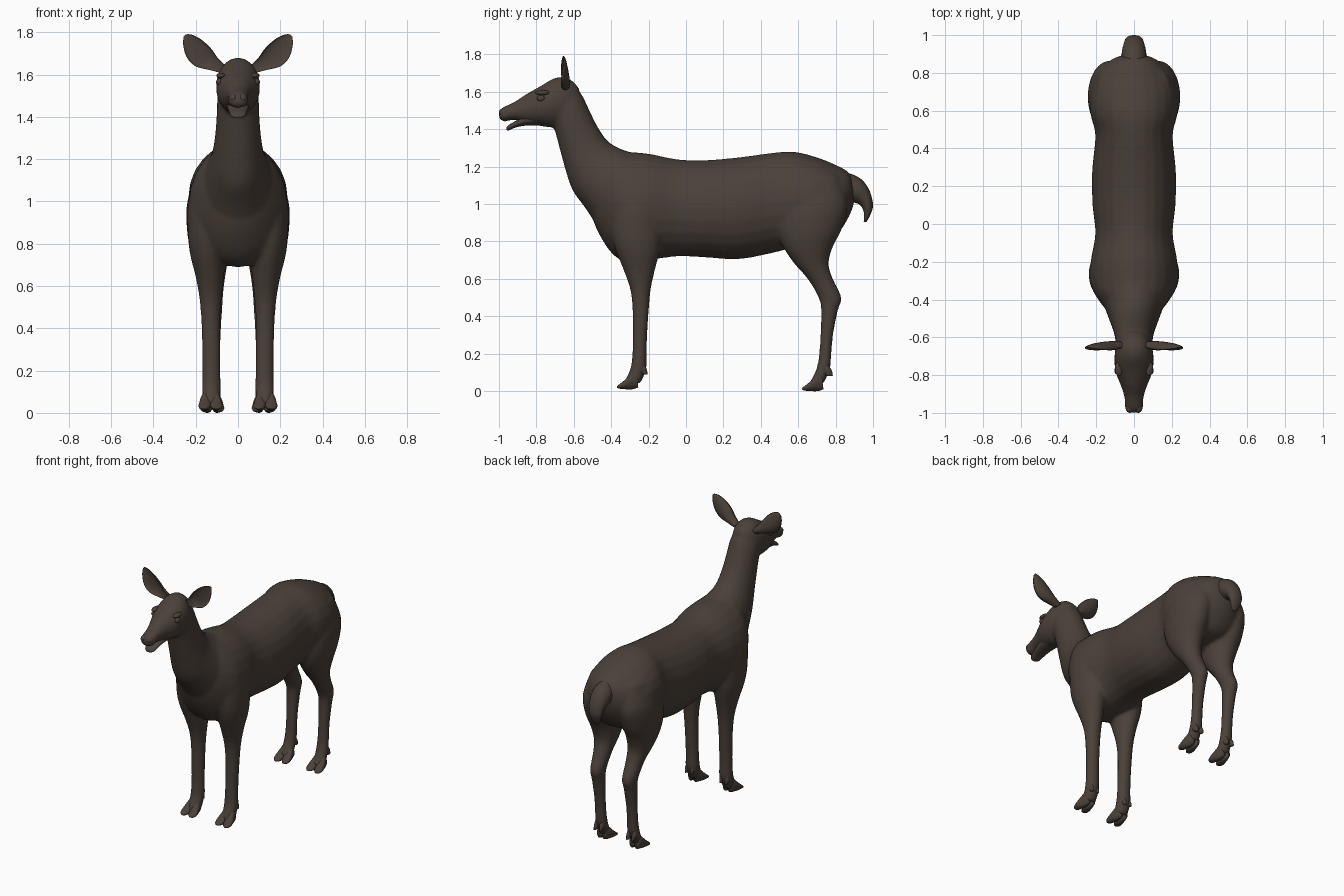
import bpy, bmesh, math
from mathutils import Vector

cube = bpy.data.objects.get("Cube")
if cube:
    bpy.data.objects.remove(cube, do_unlink=True)

coat = bpy.data.materials.new("dark_brown_coat")
coat.use_nodes = True
coat.diffuse_color = (.070, .052, .041, 1)
shader = next(n for n in coat.node_tree.nodes if n.type == 'BSDF_PRINCIPLED')
shader.inputs["Base Color"].default_value = coat.diffuse_color
shader.inputs["Roughness"].default_value = .8


def smooth_rows(rows, steps=4):
    """Catmull-Rom interpolation between the given section rows."""
    rows = [Vector(r) for r in rows]
    padded = [rows[0]] + rows + [rows[-1]]
    result = []
    for a, b, c, d in zip(padded, padded[1:], padded[2:], padded[3:]):
        for s in range(steps):
            t = s / steps
            result.append(b + (c - a) * t / 2 + (a - b * 2.5 + c * 2 - d / 2) * t * t
                          + ((b - c) * 3 + d - a) * t * t * t / 2)
    return result + [rows[-1]]


def skin(bm, rings):
    """Bridge rings of points into a closed shell."""
    loops = [[bm.verts.new(p) for p in ring] for ring in rings]
    for low, high in zip(loops, loops[1:]):
        for i in range(len(low)):
            j = (i + 1) % len(low)
            bm.faces.new((low[i], low[j], high[j], high[i]))
    bm.faces.new(loops[0])
    bm.faces.new(loops[-1])


def loft(bm, rows, side=1, sides=24):
    """Rows: first y, first z, second y, second z, centre x, half width."""
    rings = []
    for y1, z1, y2, z2, cx, w in smooth_rows(rows):
        ring = []
        for i in range(sides):
            a = math.tau * i / sides
            k = (1 - math.cos(a)) / 2
            ring.append((side * (cx + w * math.sin(a)), y1 + (y2 - y1) * k, z1 + (z2 - z1) * k))
        rings.append(ring)
    skin(bm, rings)


def finish(bm, name):
    bmesh.ops.recalc_face_normals(bm, faces=bm.faces)
    mesh = bpy.data.meshes.new(name)
    bm.to_mesh(mesh)
    bm.free()
    mesh.materials.append(coat)
    mesh.shade_smooth()
    obj = bpy.data.objects.new(name, mesh)
    bpy.context.collection.objects.link(obj)
    return obj


def centred(rows):
    """Sections on the middle plane."""
    return [(y1, z1, y2, z2, 0, w) for y1, z1, y2, z2, w in rows]


def level(rows):
    """Horizontal leg sections: z, front y, back y, centre x, half width."""
    return [(front, z, back, z, cx, w) for z, front, back, cx, w in rows]


# Trunk sections: y, belly z, back z, half width
trunk = [(y, low, y, high, 0, w) for y, low, high, w in (
    (.90, 1.01, 1.11, .04), (.87, .93, 1.17, .12), (.8, .83, 1.21, .19),
    (.7, .80, 1.25, .23), (.58, .77, 1.28, .23), (.47, .74, 1.275, .205),
    (.28, .705, 1.25, .222), (.1, .715, 1.235, .22), (-.05, .72, 1.24, .205),
    (-.2, .70, 1.27, .23), (-.32, .69, 1.28, .23), (-.4, .74, 1.29, .19),
    (-.47, .85, 1.25, .13), (-.51, .95, 1.15, .06))]

# Neck sections: throat point, nape point, half width
neck = centred((
    (-.46, .86, -.2, 1.25, .19), (-.54, .98, -.32, 1.285, .155),
    (-.61, 1.08, -.41, 1.33, .125), (-.655, 1.22, -.47, 1.41, .108),
    (-.69, 1.35, -.52, 1.51, .1), (-.71, 1.42, -.56, 1.59, .097),
    (-.74, 1.48, -.62, 1.65, .08)))

# Head sections: jaw point, crown point, half width
head = centred((
    (-.60, 1.5, -.57, 1.62, .06), (-.66, 1.42, -.63, 1.675, .095),
    (-.73, 1.41, -.70, 1.675, .104), (-.79, 1.42, -.78, 1.63, .098),
    (-.85, 1.43, -.86, 1.585, .07), (-.92, 1.45, -.92, 1.545, .051),
    (-.97, 1.44, -.975, 1.52, .05), (-1.0, 1.455, -1.0, 1.5, .03)))

lower_jaw = centred((
    (-.76, 1.42, -.77, 1.5, .06), (-.85, 1.42, -.85, 1.48, .052),
    (-.91, 1.41, -.91, 1.445, .043), (-.945, 1.395, -.945, 1.425, .036),
    (-.96, 1.395, -.96, 1.41, .02)))

tail_rows = centred((
    (.84, 1.01, .82, 1.18, .065), (.89, 1.01, .92, 1.145, .065),
    (.93, .995, .975, 1.085, .055), (.95, .96, 1.0, 1.0, .045),
    (.952, .92, .987, .945, .03), (.95, .905, .965, .905, .012)))

# Legs: z, front y, back y, centre x, half width
foreleg = level((
    (1.12, -.36, -.16, .12, .06), (1.0, -.4, -.13, .14, .095),
    (.85, -.4, -.13, .145, .092), (.75, -.375, -.14, .142, .085),
    (.65, -.335, -.165, .134, .068), (.55, -.30, -.187, .13, .054),
    (.45, -.287, -.197, .129, .046), (.3, -.285, -.207, .127, .043),
    (.2, -.287, -.21, .126, .043), (.13, -.295, -.21, .126, .045),
    (.08, -.315, -.225, .127, .044), (.04, -.335, -.245, .128, .044)))

hind_leg = level((
    (1.15, .56, .82, .11, .08), (1.0, .5, .865, .13, .11),
    (.87, .49, .835, .135, .107), (.77, .52, .785, .133, .093),
    (.68, .58, .763, .127, .073), (.6, .65, .786, .122, .056),
    (.5, .708, .832, .12, .046), (.43, .722, .812, .12, .042),
    (.3, .718, .787, .12, .037), (.2, .712, .778, .12, .037),
    (.13, .70, .772, .12, .04), (.08, .68, .755, .121, .041),
    (.04, .655, .735, .121, .041)))

# One continuous hide made from the overlapping masses
bm = bmesh.new()
for rows in (trunk, neck, head):
    loft(bm, rows)
for side in (1, -1):
    loft(bm, foreleg, side)
    loft(bm, hind_leg, side)
body = finish(bm, "body")
remesh = body.modifiers.new("blend_masses", 'REMESH')
remesh.mode = 'VOXEL'
remesh.voxel_size = .011
remesh.use_smooth_shade = True
relax = body.modifiers.new("relax_skin", 'SMOOTH')
relax.factor = .5
relax.iterations = 8

# Jaw and tail
for name, rows in (("lower_jaw", lower_jaw), ("tail", tail_rows)):
    bm = bmesh.new()
    loft(bm, rows)
    finish(bm, name)


def hoof(name, side, heel, cx, ground):
    """Two splayed toes and a pair of dewclaws behind."""
    bm = bmesh.new()
    for toe in (-1, 1):
        loft(bm, [(heel + front, ground + z, heel + back, ground + z + rise, cx + toe * out, w)
                  for front, z, back, rise, out, w in (
                      (0, .01, -.01, .08, .018, .018), (-.03, 0, -.03, .095, .02, .025),
                      (-.07, 0, -.06, .062, .026, .029), (-.10, .003, -.09, .032, .03, .026),
                      (-.115, .008, -.112, .012, .03, .012))], side, 12)
        loft(bm, [(heel + a, ground + z, heel + b, ground + z, cx + toe * .02, w)
                  for z, a, b, w in ((.15, -.02, .02, .012), (.11, -.02, .044, .015),
                                     (.08, .02, .05, .008))], side, 10)
    finish(bm, name)


def ear(name, side):
    """Cupped leaf pointing up and outward, opening to the front."""
    root, tip = Vector((.07, -.635, 1.625)), Vector((.252, -.65, 1.785))
    across = Vector((-.66, 0, .75))
    bm, rings = bmesh.new(), []
    for t, width, depth in smooth_rows(((0, .022, .03), (.2, .034, .045), (.45, .056, .045),
                                        (.7, .054, .033), (.9, .032, .018), (1, .008, .006))):
        centre = root.lerp(tip, t) - across * .02 * math.sin(math.pi * t)
        ring = []
        for i in range(20):
            a = math.tau * i / 20
            bulge = math.sin(a)
            # The front half folds inward to form the hollow
            y = depth * (bulge if bulge > 0 else -bulge * .45 * min(1, t * 3)) - depth * .6
            p = centre + across * width * math.cos(a) + Vector((0, y, 0))
            ring.append((side * p.x, p.y, p.z))
        rings.append(ring)
    skin(bm, rings)
    finish(bm, name)


def blob(name, centre, size):
    """Small rounded feature."""
    bm = bmesh.new()
    bmesh.ops.create_uvsphere(bm, u_segments=16, v_segments=10, radius=1)
    for v in bm.verts:
        v.co = Vector(centre) + Vector(a * b for a, b in zip(v.co, size))
    finish(bm, name)


# Paired features
for word, side in (("left", 1), ("right", -1)):
    hoof(word + "_front_hoof", side, -.255, .13, .01)
    hoof(word + "_hind_hoof", side, .735, .122, 0)
    ear(word + "_ear", side)
    blob(word + "_eye", (side * .088, -.775, 1.565), (.016, .022, .017))
    blob(word + "_brow", (side * .08, -.765, 1.595), (.022, .04, .014))
    blob(word + "_nostril_pad", (side * .022, -.975, 1.49), (.022, .025, .022))
